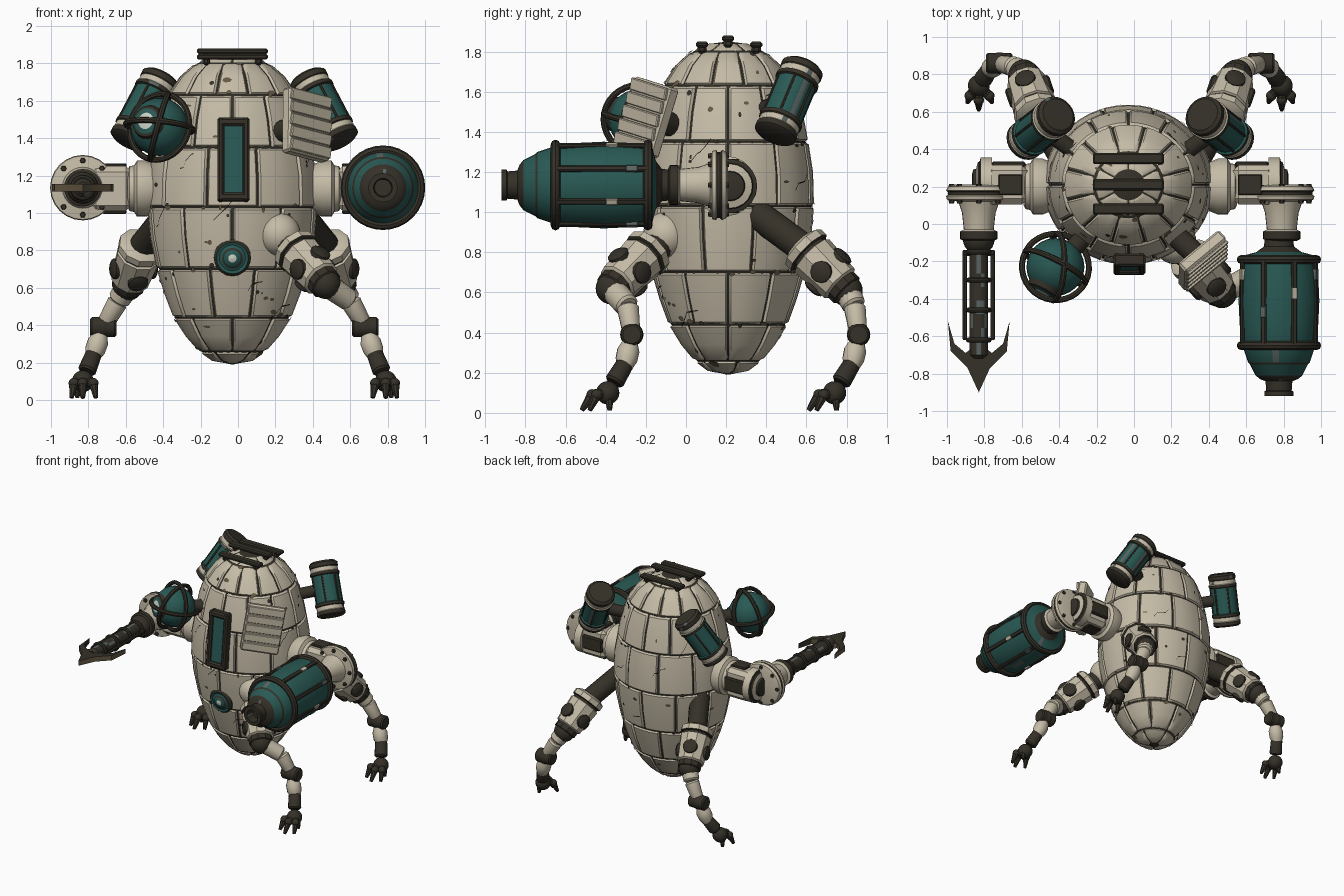
import bpy, bmesh, math, random
from mathutils import Vector, Matrix

if "Cube" in bpy.data.objects:
    bpy.data.objects.remove(bpy.data.objects["Cube"])
random.seed(4)
TAU = math.tau

def material(name, *rgb):
    m = bpy.data.materials.new(name)
    m.use_nodes = True
    m.diffuse_color = (*rgb, 1)
    b = m.node_tree.nodes["Principled BSDF"]
    b.inputs["Base Color"].default_value = (*rgb, 1)
    b.inputs["Roughness"].default_value = 0.7
    return m

CREAM = material("cream_plating", 0.56, 0.50, 0.385)
TEAL = material("teal_paint", 0.022, 0.10, 0.088)
DARK = material("dark_metal", 0.035, 0.030, 0.021)
RUST = material("worn_brown", 0.13, 0.10, 0.06)
GREY = material("bare_grey", 0.10, 0.125, 0.12)
WHITE = material("pale_lens", 0.60, 0.64, 0.56)

def finish(name, bm, mats, matrix=None, fix=True):
    if fix:
        bmesh.ops.recalc_face_normals(bm, faces=bm.faces)
    me = bpy.data.meshes.new(name)
    bm.to_mesh(me)
    bm.free()
    for m in mats:
        me.materials.append(m)
    me.shade_smooth()
    me.set_sharp_from_angle(angle=math.radians(35))
    ob = bpy.data.objects.new(name, me)
    if matrix is not None:
        ob.matrix_world = matrix
    bpy.context.collection.objects.link(ob)
    return ob

def frame(origin, direction):
    q = Vector(direction).to_track_quat('Z', 'Y')
    return Matrix.Translation(origin) @ q.to_matrix().to_4x4()

def lathe(name, origin, direction, profile, mats, seg=20, wear=0):
    """Turned part: profile rows are (distance, radius, colour of the next segment)."""
    bm = bmesh.new()
    rings = [[bm.verts.new((max(r, 0.001) * math.cos(TAU * k / seg), max(r, 0.001) * math.sin(TAU * k / seg), d))
              for k in range(seg)] for d, r, *_ in profile]
    for i, (a, b) in enumerate(zip(rings, rings[1:])):
        for k in range(seg):
            f = bm.faces.new((a[k], a[k - 1], b[k - 1], b[k]))
            f.material_index = profile[i][2] if len(profile[i]) > 2 else 0
            if random.random() < wear:
                f.material_index = len(mats) - 1
    for ring, row in ((rings[0], profile[0]), (rings[-1], profile[-1])):
        bm.faces.new(ring).material_index = row[2] if len(row) > 2 else 0
    return finish(name, bm, mats, frame(origin, direction))

def rod(name, a, b, r0, r1=None, mat=DARK, seg=14):
    a, b = Vector(a), Vector(b)
    L = (b - a).length
    r1 = r1 or r0
    c = min(0.012, L / 4)
    return lathe(name, a, b - a, [(0, r0 * .8), (c, r0), (L - c, r1), (L, r1 * .8)], [mat], seg)

def ball(name, p, r, mat):
    bm = bmesh.new()
    bmesh.ops.create_uvsphere(bm, u_segments=24, v_segments=14, radius=r)
    return finish(name, bm, [mat], Matrix.Translation(p))

def ring(name, p, axis, R, r, mat=DARK):
    rows = [(r * math.sin(TAU * k / 8), R + r * math.cos(TAU * k / 8)) for k in range(9)]
    return lathe_open(name, p, axis, rows, mat)

def lathe_open(name, p, axis, rows, mat, seg=32):
    bm = bmesh.new()
    loops = [[bm.verts.new((r * math.cos(TAU * k / seg), r * math.sin(TAU * k / seg), d))
              for k in range(seg)] for d, r in rows[:-1]]
    for i in range(len(loops)):
        a, b = loops[i - 1], loops[i]
        for k in range(seg):
            bm.faces.new((a[k - 1], a[k], b[k], b[k - 1]))
    return finish(name, bm, [mat], frame(p, axis))

def box(name, p, size, mat=DARK, rot=None, bev=0.012):
    bm = bmesh.new()
    bmesh.ops.create_cube(bm, size=1)
    bmesh.ops.scale(bm, vec=size, verts=bm.verts)
    bmesh.ops.bevel(bm, geom=bm.edges[:], offset=min(bev, min(size) * .3), segments=1, affect='EDGES')
    m = Matrix.Translation(p) @ (rot.to_4x4() if rot else Matrix())
    return finish(name, bm, [mat], m)

# Egg-shaped hull surface
HULL = [(0.19, 0.01), (0.21, 0.11), (0.26, 0.18), (0.34, 0.25), (0.44, 0.315), (0.57, 0.365), (0.70, 0.405),
        (0.87, 0.44), (1.03, 0.455), (1.2, 0.45), (1.35, 0.425), (1.5, 0.395), (1.63, 0.35), (1.73, 0.28),
        (1.8, 0.20), (1.84, 0.10), (1.85, 0.01)]
CX, CY, RY = -0.03, 0.21, 0.94

def hull(t, z, off=0.0):
    z = min(max(z, HULL[0][0]), HULL[-1][0])
    for (z0, r0), (z1, r1) in zip(HULL, HULL[1:]):
        if z <= z1:
            r = r0 + (r1 - r0) * (z - z0) / (z1 - z0)
            break
    r = max(r + off, 0.004)
    return Vector((CX + r * math.cos(t), CY + r * RY * math.sin(t), z)), r

core = lathe("hull_core", (CX, CY, 0), (0, 0, 1), [(z, max(r - 0.014, 0.005)) for z, r in HULL], [DARK], 40)
core.scale = (1, RY, 1)

# Armour plates: brick courses with chamfered rims sunk into the seams
bm = bmesh.new()
counts = [5, 8, 10, 10, 10, 12, 12, 6]
for i, n in enumerate(counts):
    rows = HULL[2 * i:2 * i + 3]
    z0, zm, z1 = (row[0] for row in rows)
    zs = [(z0 + .003, -.016), (z0 + .013, 0), (zm, 0), (z1 - .013, 0), (z1 - .003, -.016)]
    for k in range(n):
        mid, half = TAU * (k + .5 * (i % 2)) / n - TAU / 4, TAU / n / 2
        grid = []
        for z, dz in zs:
            r = max(hull(0, z)[1], 0.05)
            e0, e1 = half - .004 / r, half - .014 / r
            us = [(-e0, -.016), (-e1, 0), (-e1 / 2, 0), (0, 0), (e1 / 2, 0), (e1, 0), (e0, -.016)]
            grid.append([bm.verts.new(hull(mid + u, z, min(dz, du))[0]) for u, du in us])
        for a, b in zip(grid, grid[1:]):
            for j in range(6):
                bm.faces.new((a[j], a[j + 1], b[j + 1], b[j]))
finish("hull_plates", bm, [CREAM], fix=False)

# Paint chips and cracks, thin flakes lying on the plates
bm = bmesh.new()
def flake(pts, m):
    bm.faces.new([bm.verts.new(hull(t, z, .005)[0]) for t, z in pts]).material_index = m
for i in range(110):
    z = random.uniform(.3, 1.75)
    if i % 2:
        z = HULL[2 * random.randint(1, 7)][0] + random.uniform(-.02, .02)
    t, r = random.uniform(0, TAU), hull(0, z)[1]
    w, h = random.uniform(.008, .03), random.uniform(.006, .016)
    flake([(t + w / r * math.cos(a) * random.uniform(.6, 1), z + h * math.sin(a))
           for a in (TAU * k / 7 for k in range(7))], i % 3 == 0)
for i in range(14):
    t, z = TAU * i / 14, random.uniform(.4, 1.6)
    for k in range(4):
        r = hull(0, z)[1]
        t2, z2 = t + random.uniform(.01, .04) / r, z + random.choice((.005, .035))
        flake([(t, z - .003), (t2, z2 - .003), (t2, z2 + .003), (t, z + .003)], 1)
        t, z = t2, z2
finish("paint_chips", bm, [RUST, DARK], fix=False)

# Roof vents
for y, z in ((0.35, 1.835), (0.21, 1.865), (0.08, 1.835)):
    box("roof_vent", (CX, y, z), (0.38, 0.06, 0.03))
    for dx in (-.14, .14):
        box("vent_foot", (CX + dx, y, z - .02), (0.04, 0.045, 0.05))

# Front window and round eye
tilt = Matrix.Rotation(math.radians(-6), 3, 'X')
box("window_glass", (CX + .005, -0.205, 1.285), (0.12, 0.05, 0.38), TEAL, tilt)
for s in (-1, 1):
    box("window_side", (CX + .005 + s * .068, -0.215, 1.285), (0.035, 0.07, 0.45), DARK, tilt)
    box("window_end", (CX + .005, -0.215 + s * .021, 1.285 + s * .2), (0.16, 0.07, 0.045), DARK, tilt)
lathe("front_eye", (CX, -0.12, 0.77), (0, -1, -.15),
      [(0, .1, 0), (.06, .1, 0), (.075, .085, 1), (.07, .07, 1), (.075, .055, 0), (.085, .045, 1),
       (.09, .022, 2), (.095, .01, 2)], [DARK, TEAL, WHITE])

# Caged sensor sphere
S, look = Vector((-0.42, -0.23, 1.46)), Vector((-0.45, -0.85, 0.2)).normalized()
ball("sensor_sphere", S, 0.155, TEAL)
side = look.cross((0, 0, 1)).normalized()
up = side.cross(look)
for ax in (look, up, (side + look * .5 + up * .2)):
    ring("sensor_cage", S, ax, 0.18, 0.016)
lathe("sensor_lens", S + look * .12, look, [(0, .095, 0), (.03, .085, 0), (.035, .07, 1), (.04, .045, 2), (.045, .03, 2)],
      [DARK, TEAL, WHITE])
rod("sensor_mount", S, (-0.22, -0.02, 1.44), 0.05)

# Louvred side panel
u = Vector((0.23, 0.19, -0.06)).normalized()
v = Vector((0, 0.1, 0.34))
v = (v - u * v.dot(u)).normalized()
basis = Matrix((u, v, u.cross(v))).transposed()
P, nrm = Vector((0.39, -0.225, 1.48)), u.cross(v)
box("louvre_panel", P - nrm * .04, (0.29, 0.36, 0.07), CREAM, basis)
for k in range(5):
    box("louvre_slat", P + v * (k - 2) * .07, (0.28, 0.062, 0.02), CREAM,
        basis @ Matrix.Rotation(.2, 3, 'X'), .005)
rod("louvre_mount", P - nrm * .05, (0.18, -0.02, 1.42), 0.06)

def mirrored(s):
    return lambda x, y, z: Vector((s * (x + .02) - .02, y, z))

for s in (1, -1):
    M = mirrored(s)
    # Rear canisters
    A, B = M(0.55, 0.44, 1.38), M(0.36, 0.59, 1.74)
    d = (B - A).normalized()
    rows = [(0, .09, 0), (.012, .108, 0), (.04, .108, 1), (.045, .104, 1), (.075, .104, 0), (.08, .111, 0), (.1, .111, 2),
            (.105, .1, 2), (.31, .1, 0), (.315, .111, 0), (.335, .111, 1), (.34, .104, 1), (.37, .104, 0),
            (.375, .108, 0), (.405, .108, 0), (.42, .09, 0)]
    lathe("rear_canister", A, d, rows, [DARK, CREAM, TEAL, GREY], 24, .03)
    fr = frame(A, d)
    for k in range(6):
        off = Vector((.1 * math.cos(TAU * k / 6), .1 * math.sin(TAU * k / 6), 0))
        rod("canister_strap", fr @ (off + Vector((0, 0, .09))), fr @ (off + Vector((0, 0, .33))), .008, seg=6)
    rod("canister_mount", (A + B) / 2, M(0.24, 0.36, 1.5), .045)
    # Shoulder, elbow block and forearm flange
    X, Y = (s, 0, 0), (0, -1, 0)
    lathe("shoulder_disc", M(.40, .2, 1.13), X, [(0, .13), (.05, .15), (.1, .15), (.115, .125), (.14, .12), (.15, .1)], [CREAM])
    box("elbow_block", M(.64, .21, 1.13), (.22, .21, .24), CREAM, bev=.03)
    box("elbow_back_plate", M(.63, .32, 1.13), (.18, .03, .11))
    box("elbow_top_plate", M(.62, .21, 1.255), (.13, .11, .02))
    box("elbow_under_plate", M(.62, .21, 1.005), (.13, .11, .02))
    lathe("elbow_cap", M(.72, .22, 1.13), X, [(0, .135, 0), (.06, .135, 1), (.065, .115, 1), (.075, .11, 0), (.085, .075, 1),
                                            (.1, .07, 1), (.105, .05, 1)], [CREAM, DARK])
    lathe("forearm", M(.79, .21, 1.135), Y,
          [(0, .13, 0), (.01, .165, 0), (.03, .175, 1), (.04, .165, 1), (.055, .165, 0), (.06, .175, 0), (.08, .17, 0),
           (.09, .11, 0), (.15, .09, 0), (.24, .08, 0), (.25, .1, 1), (.29, .1, 1), (.3, .08, 1)], [CREAM, DARK], 24)
    for k in range(8):
        a = TAU * k / 8
        rod("flange_bolt", M(.79 + .145 * math.cos(a), .215, 1.135 + .145 * math.sin(a)),
            M(.79 + .145 * math.cos(a), .11, 1.135 + .145 * math.sin(a)), .016, seg=6)

# Left arm cannon
C = Vector((.775, 0, 1.135))
lathe("cannon_barrel", C + Vector((0, -.06, 0)), (0, -1, 0),
      [(0, .075, 1), (.06, .08, 1), (.09, .12, 0), (.11, .195, 0), (.22, .21, 0), (.35, .216, 0), (.48, .21, 0), (.59, .195, 0),
       (.68, .165, 1), (.69, .155, 0), (.75, .125, 1), (.77, .10, 1), (.78, .072, 1), (.83, .068, 1), (.835, .078, 1),
       (.86, .078, 1), (.86, .05, 1), (.79, .045, 1)], [TEAL, DARK, GREY], 32, .015)
for y in (-.19, -.65):
    ring("cannon_hoop", C + Vector((0, y, 0)), (0, 1, 0), .202, .024)
for k in range(8):
    a = TAU * (k + .5) / 8
    o = C + Vector((.212 * math.cos(a), 0, .212 * math.sin(a)))
    rot = Matrix.Rotation(-a, 3, 'Y')
    box("cannon_strap", o + Vector((0, -.42, 0)), (.02, .46, .03), DARK, rot)
    box("strap_wear", o + Vector((0, -.27 - .1 * (k % 3), 0)), (.024, .06, .032), (GREY, CREAM)[k % 2], rot, .003)

# Right arm harpoon
H = Vector((-.83, 0, 1.135))
ball("harpoon_joint", H + Vector((0, -.08, 0)), .085, DARK)
lathe("harpoon_shaft", H + Vector((0, -.12, 0)), (0, -1, 0),
      [(.58 * k / 8, .05) for k in range(9)] + [(.6, .03)], [DARK, GREY], 14, .15)
for y in (-.15, -.3, -.46, -.62):
    ring("harpoon_collar", H + Vector((0, y, 0)), (0, 1, 0), .055, .014)
for dx in (-.075, .075):
    rod("harpoon_rail", H + Vector((dx, -.14, 0)), H + Vector((dx, -.62, 0)), .012, seg=8)
    for y in (-.16, -.3, -.46):
        box("rail_bracket", H + Vector((dx * .8, y, 0)), (.05, .02, .025))
half = [(.035, -.66), (.07, -.69), (.13, -.64), (.165, -.52), (.15, -.68), (.06, -.77)]
bm = bmesh.new()
outline = [(0, -.9)] + [(-x, y) for x, y in half[::-1]] + half
base = bm.faces.new([bm.verts.new((x, y, -.02)) for x, y in outline])
top = bmesh.ops.extrude_face_region(bm, geom=[base])["geom"]
bmesh.ops.translate(bm, vec=(0, 0, .04), verts=[g for g in top if isinstance(g, bmesh.types.BMVert)])
for f in bm.faces:
    f.material_index = f.calc_center_median().y < -.6 and abs(f.normal.z) < .5
finish("harpoon_head", bm, [DARK, RUST], Matrix.Translation(H))

# Legs: two at the back and one at the front left
def leg(s, hip, start, knee, y0):
    M = mirrored(s)
    hip, a, b = M(*hip), M(*start), M(*knee)
    d = (b - a).normalized()
    L = (b - a).length
    rod("hip_strut", hip, a + d * .05, .075)
    lathe("thigh", a, d, [(0, .09, 0), (.02, .125, 0), (.06, .125, 1), (.065, .108, 1), (.08, .108, 0), (.085, .12, 0),
                          (L - .05, .105, 0), (L - .04, .09, 1), (L, .09, 1), (L + .02, .06, 1)], [CREAM, DARK], 10)
    across = d.cross((0, 0, 1)).normalized()
    for ax in (across, -across, across.cross(d), -across.cross(d)):
        lathe("thigh_hub", (a * .4 + b * .6) + ax * .08, ax, [(0, .055), (.035, .055), (.045, .04)], [DARK], 12)
    J = lambda x, y, z: M(x, y + y0, z)
    shin = [J(.60, -.02, .53), J(.68, 0, .39), J(.73, -.03, .25), J(.77, -.09, .15)]
    ball("knee_joint", b, .08, DARK)
    rod("upper_shin", b, shin[0], .065, .06, CREAM)
    rod("mid_shin", shin[0], shin[1], .055, .045, CREAM)
    ball("ankle_ball", shin[1], .058, DARK)
    lathe("ankle_hub", shin[1] - Vector((.07, 0, 0)), (1, 0, 0), [(0, .045, 0), (.01, .055, 0), (.13, .055, 0), (.14, .045, 0)], [DARK], 14)
    e = shin[2] - shin[1]
    lathe("calf", shin[1] + e * .3, e, [(0, .04, 0), (.04, .056, 0), (.09, .055, 0), (.14, .035, 0)], [CREAM], 14)
    rod("foot_wrist", shin[2], shin[3], .045, .05)
    palm = J(.79, -.12, .10)
    ball("foot_palm", palm, .058, DARK)
    for dx, dy in ((-.07, -.09), (0, -.13), (.06, -.09), (.03, .01)):
        mid = palm + Vector((s * dx * .8, dy * .6, -.01))
        rod("toe_upper", palm, mid, .028, .026, seg=8)
        ball("toe_knuckle", mid, .028, DARK)
        rod("toe_tip", mid, palm + Vector((s * dx, dy, -.088)), .024, .014, seg=8)

for s in (1, -1):
    leg(s, (.33, .34, 1.0), (.47, .57, .84), (.55, .80, .61), .86)
ball("front_hip_ball", (.22, -.10, .885), .115, CREAM)
leg(1, (.18, -.04, .90), (.29, -.17, .82), (.47, -.37, .62), -.27)
